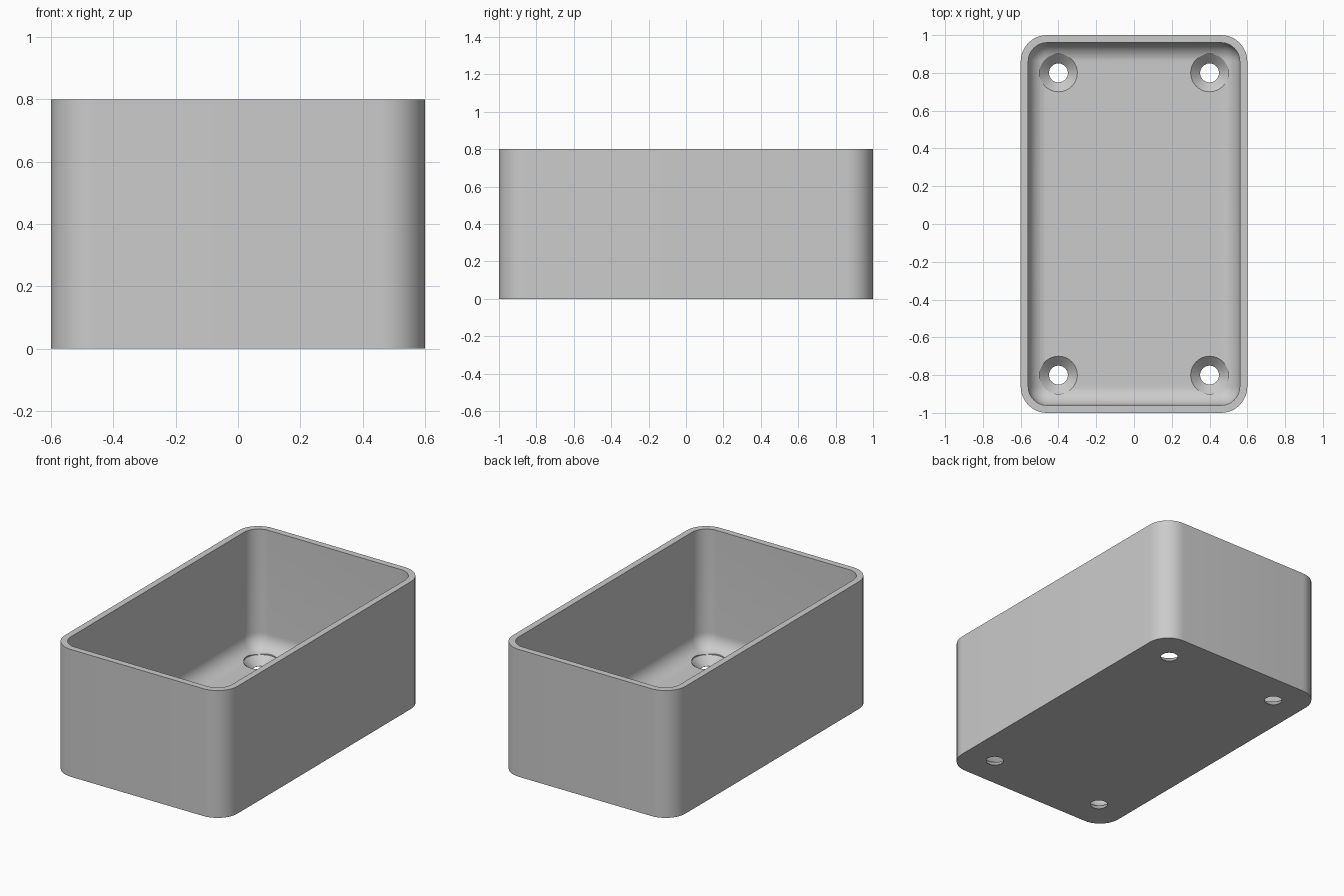
import bpy, bmesh, math

old = bpy.data.objects.get("Cube")
if old:
    bpy.data.objects.remove(old, do_unlink=True)

HALF_X, HALF_Y, HEIGHT = 0.6, 1.0, 0.8
WALL, FLOOR = 0.04, 0.05
CORNER, FILLET = 0.14, 0.1
HOLE, SINK = 0.05, 0.1
STEPS = 12

grey = bpy.data.materials.new("plain grey")
grey.use_nodes = True
grey.diffuse_color = (0.6, 0.6, 0.6, 1)
grey.node_tree.nodes["Principled BSDF"].inputs["Base Color"].default_value = (0.6, 0.6, 0.6, 1)


def rounded_ring(bm, inset, z):
    """Rounded rectangle, inset from the outer wall."""
    r = max(CORNER - inset, 0.002)
    cx, cy = HALF_X - inset - r, HALF_Y - inset - r
    ring = []
    for q, (sx, sy) in enumerate([(1, 1), (-1, 1), (-1, -1), (1, -1)]):
        for i in range(STEPS + 1):
            a = (q + i / STEPS) * math.pi / 2
            ring.append(bm.verts.new((sx * cx + r * math.cos(a), sy * cy + r * math.sin(a), z)))
    return ring


def circle_ring(bm, x, y, r, z, n=48):
    return [bm.verts.new((x + r * math.cos(i * math.tau / n), y + r * math.sin(i * math.tau / n), z))
            for i in range(n)]


def loft(bm, rings):
    """Skin consecutive rings and cap both ends."""
    for a, b in zip(rings, rings[1:]):
        for i in range(len(a)):
            j = (i + 1) % len(a)
            bm.faces.new((a[i], a[j], b[j], b[i]))
    bm.faces.new(rings[0][::-1])
    bm.faces.new(rings[-1])


def make_object(name, bm):
    bmesh.ops.recalc_face_normals(bm, faces=bm.faces)
    mesh = bpy.data.meshes.new(name)
    bm.to_mesh(mesh)
    bm.free()
    mesh.materials.append(grey)
    obj = bpy.data.objects.new(name, mesh)
    bpy.context.collection.objects.link(obj)
    return obj


# Open box: outer wall, rim, inner wall, filleted floor
bm = bmesh.new()
rings = [rounded_ring(bm, 0, 0), rounded_ring(bm, 0, HEIGHT), rounded_ring(bm, WALL, HEIGHT)]
for i in range(STEPS + 1):
    a = i / STEPS * math.pi / 2
    rings.append(rounded_ring(bm, WALL + FILLET * (1 - math.cos(a)), FLOOR + FILLET * (1 - math.sin(a))))
loft(bm, rings)
box = make_object("open_box", bm)

# Countersunk screw holes near the four corners
bm = bmesh.new()
for x in (-0.4, 0.4):
    for y in (-0.8, 0.8):
        loft(bm, [circle_ring(bm, x, y, r, z) for r, z in
                  ((HOLE, -0.05), (HOLE, FLOOR - (SINK - HOLE) + 0.001), (SINK, FLOOR), (SINK, FLOOR + 0.1))])
cutter = make_object("hole_cutter", bm)

cut = box.modifiers.new("screw_holes", "BOOLEAN")
cut.operation, cut.solver, cut.object = "DIFFERENCE", "EXACT", cutter
bpy.context.view_layer.objects.active = box
bpy.ops.object.select_all(action="DESELECT")
box.select_set(True)
bpy.ops.object.modifier_apply(modifier=cut.name)
bpy.data.objects.remove(cutter, do_unlink=True)
bpy.ops.object.shade_smooth_by_angle(angle=math.radians(30))
